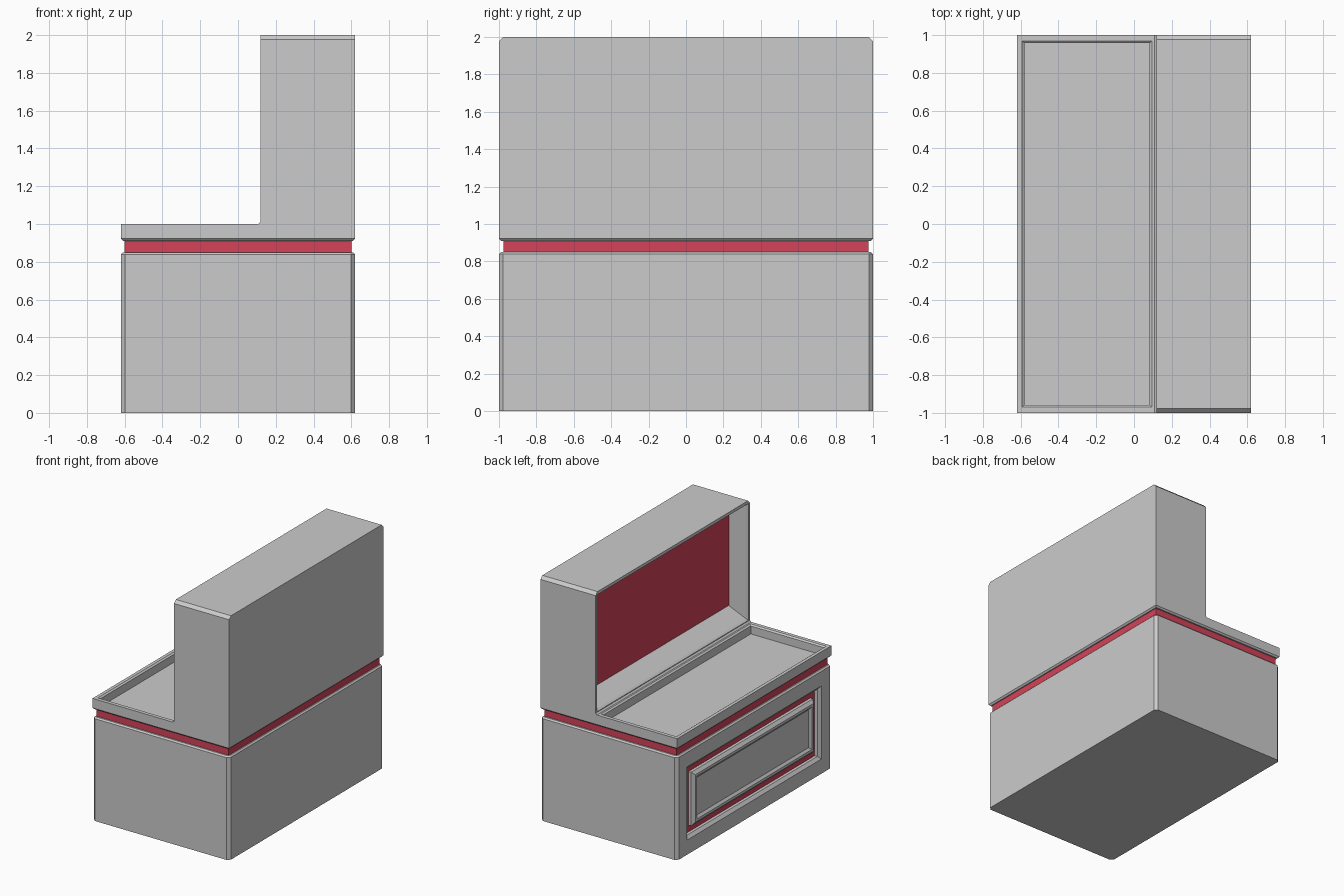
import bpy, bmesh

if "Cube" in bpy.data.objects:
    bpy.data.objects.remove(bpy.data.objects["Cube"])


def material(name, rgb):
    m = bpy.data.materials.new(name)
    m.diffuse_color = (*rgb, 1)
    m.use_nodes = True
    m.node_tree.nodes["Principled BSDF"].inputs["Base Color"].default_value = m.diffuse_color
    return m


GREY = material("light_grey", (0.6, 0.6, 0.6))
RED = material("crimson", (0.66, 0.055, 0.10))


def finish(name, bm, mat):
    bmesh.ops.recalc_face_normals(bm, faces=bm.faces[:])
    me = bpy.data.meshes.new(name)
    bm.to_mesh(me)
    bm.free()
    me.materials.append(mat)
    ob = bpy.data.objects.new(name, me)
    bpy.context.collection.objects.link(ob)
    return ob


def box_bm(x0, x1, y0, y1, z0, z1):
    bm = bmesh.new()
    bmesh.ops.create_cube(bm, size=1)
    for v in bm.verts:
        v.co = (x1 if v.co.x > 0 else x0, y1 if v.co.y > 0 else y0,
                z1 if v.co.z > 0 else z0)
    return bm


def loft(name, rings, mat, place):
    """Solid through rectangles (depth, a0, a1, b0, b1); place maps to xyz."""
    bm = bmesh.new()
    loops = [[bm.verts.new(place(d, a, b)) for a, b in
              ((a0, b0), (a1, b0), (a1, b1), (a0, b1))]
             for d, a0, a1, b0, b1 in rings]
    for p, q in zip(loops, loops[1:]):
        for i in range(4):
            j = (i + 1) % 4
            bm.faces.new((p[i], p[j], q[j], q[i]))
    bm.faces.new(loops[0])
    bm.faces.new(loops[-1])
    return finish(name, bm, mat)


def cut(target, cutter):
    mod = target.modifiers.new("cut", 'BOOLEAN')
    mod.operation = 'DIFFERENCE'
    mod.solver = 'EXACT'
    mod.object = cutter
    cutter.hide_render = True
    cutter.hide_viewport = True


def bevel(bm, test, offset):
    edges = [e for e in bm.edges if test(*[v.co for v in e.verts])]
    bmesh.ops.bevel(bm, geom=edges, offset=offset, segments=1,
                    affect='EDGES', profile=0.5)


def near(a, b):
    return abs(a - b) < 1e-4


def along_x(d, a, b):
    return (d, a, b)


def along_z(d, a, b):
    return (a, b, d)


# Base cabinet with chamfered corners and top edge
bm = box_bm(-0.62, 0.62, -1, 1, 0, 0.85)
bevel(bm, lambda a, b: abs(a.z - b.z) > 0.5, 0.022)
bevel(bm, lambda a, b: near(a.z, 0.85) and near(b.z, 0.85), 0.011)
base = finish("base_cabinet", bm, GREY)

# Moulded recess on the cabinet's -x side, with red backing and raised panel
cut(base, loft("panel_recess_cutter", [
    (-0.64, -0.87, 0.87, 0.12, 0.72),
    (-0.62, -0.87, 0.87, 0.12, 0.72),
    (-0.60, -0.845, 0.845, 0.145, 0.695),
    (-0.57, -0.845, 0.845, 0.145, 0.695)], GREY, along_x))
finish("panel_backing", box_bm(-0.576, -0.568, -0.845, 0.845, 0.145, 0.695), RED)
loft("raised_panel", [
    (-0.572, -0.79, 0.79, 0.20, 0.64),
    (-0.60, -0.79, 0.79, 0.20, 0.64),
    (-0.62, -0.765, 0.765, 0.225, 0.615),
    (-0.62, -0.745, 0.745, 0.245, 0.595),
    (-0.605, -0.725, 0.725, 0.265, 0.575)], GREY, along_x)

# Red band between the base and the upper body
finish("accent_band", box_bm(-0.60, 0.60, -0.977, 0.977, 0.845, 0.915), RED)

# Upper body: L-shaped profile run along y
profile = [(-0.62, 0.91), (0.62, 0.91), (0.62, 2), (0.12, 2),
           (0.12, 1.012), (0.108, 1), (-0.62, 1)]
bm = bmesh.new()
ends = [[bm.verts.new((x, y, z)) for x, z in profile] for y in (-1, 1)]
bm.faces.new(ends[0])
bm.faces.new(ends[1][::-1])
n = len(profile)
for i in range(n):
    j = (i + 1) % n
    bm.faces.new((ends[0][i], ends[1][i], ends[1][j], ends[0][j]))
bmesh.ops.recalc_face_normals(bm, faces=bm.faces[:])
bevel(bm, lambda a, b: near(a.z, 2) and near(b.z, 2) and near(a.y, b.y), 0.024)
bevel(bm, lambda a, b: near(a.z, 0.91) and near(b.z, 0.91), 0.012)
upper = finish("upper_body", bm, GREY)

# Sunken tray in the counter
cut(upper, loft("tray_cutter", [
    (1.02, -0.593, 0.095, -0.97, 0.97),
    (1.0, -0.593, 0.095, -0.97, 0.97),
    (0.99, -0.58, 0.082, -0.957, 0.957),
    (0.925, -0.58, 0.082, -0.957, 0.957)], GREY, along_z))

# Display niche in the tower, tapering to a red back panel
cut(upper, loft("niche_cutter", [
    (0.10, -0.982, 0.982, 1.018, 1.975),
    (0.12, -0.982, 0.982, 1.018, 1.975),
    (0.135, -0.97, 0.97, 1.03, 1.963),
    (0.28, -0.95, 0.95, 1.11, 1.90)], GREY, along_x))
finish("niche_back_panel", box_bm(0.276, 0.284, -0.95, 0.95, 1.11, 1.90), RED)
